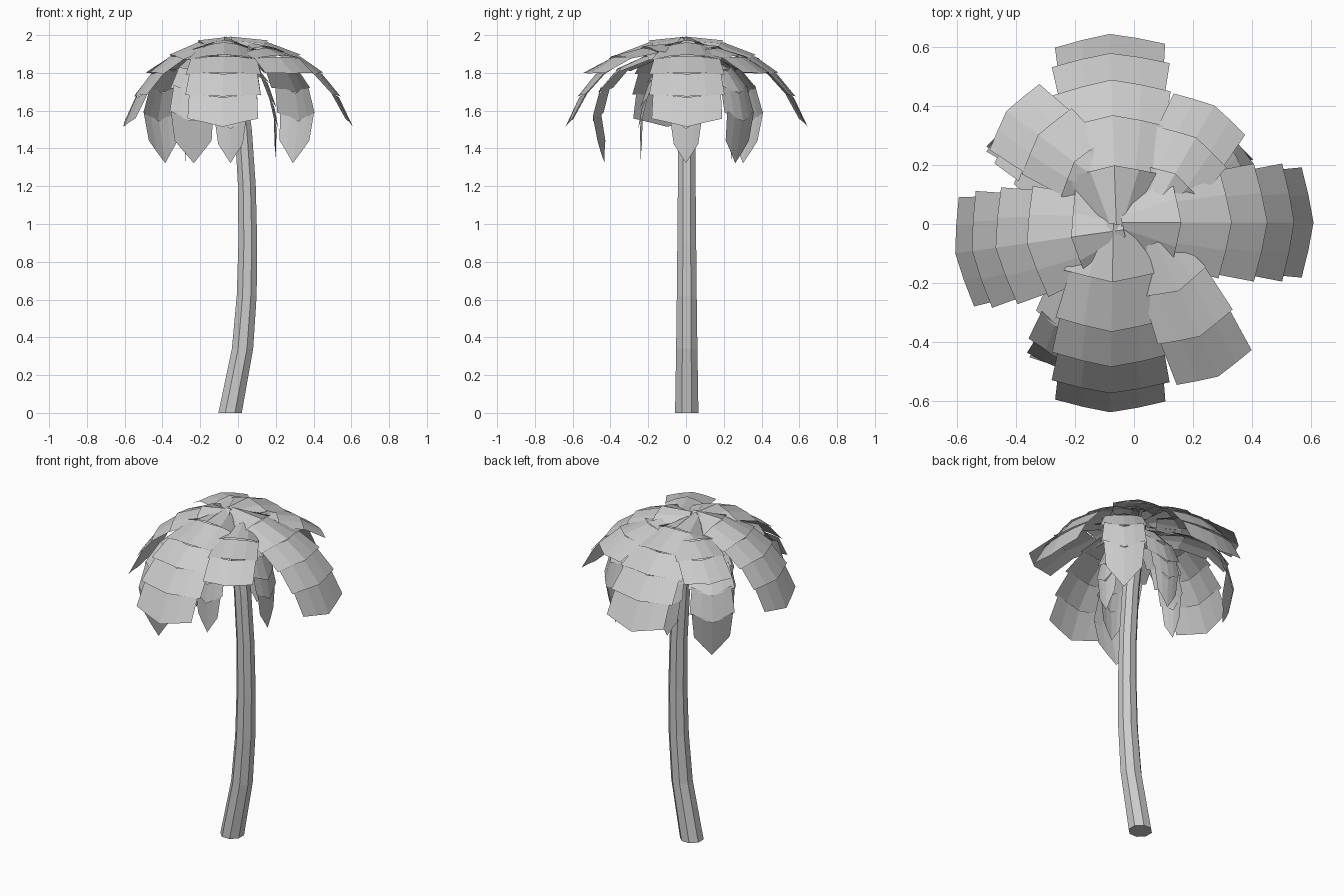
import bpy, bmesh, math
from mathutils import Vector

if "Cube" in bpy.data.objects:
    bpy.data.objects.remove(bpy.data.objects["Cube"])

CROWN = Vector((-0.04, 0.0, 0.013))


def finish(bm, name):
    bmesh.ops.recalc_face_normals(bm, faces=bm.faces[:])
    me = bpy.data.meshes.new(name)
    bm.to_mesh(me)
    bm.free()
    ob = bpy.data.objects.new(name, me)
    bpy.context.collection.objects.link(ob)
    return ob


def trunk():
    # leaning eight-sided trunk: (centre x, z, radius)
    path = [(-0.042, 0, .067), (0.024, .34, .061), (0.046, .62, .057), (0.052, .9, .054),
            (0.047, 1.2, .051), (0.028, 1.5, .049), (-0.005, 1.75, .045), (-0.04, 1.95, .036)]
    bm = bmesh.new()
    rings = []
    for x, z, r in path:
        rings.append([bm.verts.new((x + r * math.cos((k + .5) * math.pi / 4),
                                    .004 + r * math.sin((k + .5) * math.pi / 4), z))
                      for k in range(8)])
    for a, b in zip(rings, rings[1:]):
        for k in range(8):
            bm.faces.new((a[k], a[(k + 1) % 8], b[(k + 1) % 8], b[k]))
    bm.faces.new(rings[0])
    bm.faces.new(rings[-1])
    finish(bm, "trunk")


def frond(name, azimuth, spine, widths, droop, point, reach=1.0, shift=0.0):
    """Chain of ridged plates along a spine of (radius, z); widths = (start, end) per plate."""
    a = math.radians(azimuth)
    out = Vector((math.cos(a), math.sin(a), 0))
    side = Vector((-math.sin(a), math.cos(a), 0))
    up = Vector((0, 0, 1))
    pts = [CROWN + side * shift + out * r * reach + up * z for r, z in spine]
    bm = bmesh.new()
    us = (-1, -.5, 0, .5, 1)
    count = len(widths)
    for i, (w0, w1) in enumerate(widths):
        t = (pts[i + 1] - pts[i]).normalized()
        n = side.cross(t)
        if n.dot(out + up) < 0:
            n = -n
        last = i == count - 1
        rows = []
        for j, p, w, tip, lift in ((i, pts[i], w0, point[0] if i else 0, -.006),
                                   (i + 1, pts[i + 1], w1, point[1] if last else point[0], .004)):
            sag = droop * (1 - .65 * j / count)      # flatter towards the tip
            rows.append([bm.verts.new(p + side * u * w + n * (lift - sag * abs(u) ** 1.5)
                                      - t * tip * abs(u)) for u in us])
        for k in range(4):
            bm.faces.new((rows[0][k], rows[0][k + 1], rows[1][k + 1], rows[1][k]))
    return finish(bm, name)


trunk()

# broad upper fronds
upper = [(0, 1.985), (.2, 1.955), (.37, 1.88), (.49, 1.785), (.58, 1.66), (.645, 1.5)]
upper_w = [(.04, .165), (.14, .19), (.175, .2), (.18, .2), (.18, .187)]
for nm, az, reach, sh in (("right", 0, 1.0, .005), ("back", 92, .995, .02),
                          ("left", 188, .885, .02), ("front", 269, .985, -.03)):
    frond("upper_frond_" + nm, az, upper, upper_w, .06, (.03, .055), reach, sh)

# short, flatter fronds between them
short = [(.1, 1.95), (.27, 1.925), (.43, 1.875), (.57, 1.78)]
short_w = [(.06, .12), (.115, .14), (.13, .14)]
for nm, az, reach, sh in (("front_right", 295, 1.06, .077), ("back_right", 60, .88, -.07),
                          ("back_left", 143, .95, -.07)):
    frond("short_frond_" + nm, az, short, short_w, .045, (.03, .03), reach, sh)

# long fronds whose tips hang and curl inwards
hanging = [(.06, 1.92), (.24, 1.88), (.39, 1.8), (.475, 1.68), (.5, 1.53), (.44, 1.31)]
hanging_w = [(.04, .1), (.09, .125), (.105, .13), (.11, .125), (.115, .1)]
for nm, az, reach, sh in (("back_right", 52, .92, -.1), ("back_left", 130, 1.02, .07),
                          ("front_left", 258, 1.04, -.1)):
    frond("hanging_frond_" + nm, az, hanging, hanging_w, .045, (.05, .12), reach, sh)

# small inner fronds hanging near the trunk
inner = [(.03, 1.9), (.13, 1.84), (.205, 1.73), (.24, 1.6), (.25, 1.49), (.235, 1.31)]
inner_w = [(.03, .09), (.08, .12), (.1, .115), (.09, .095), (.085, .065)]
for nm, az in (("right", 0), ("back", 90), ("left", 180), ("front", 270)):
    frond("inner_frond_" + nm, az, inner, inner_w, .04, (.06, .1))
